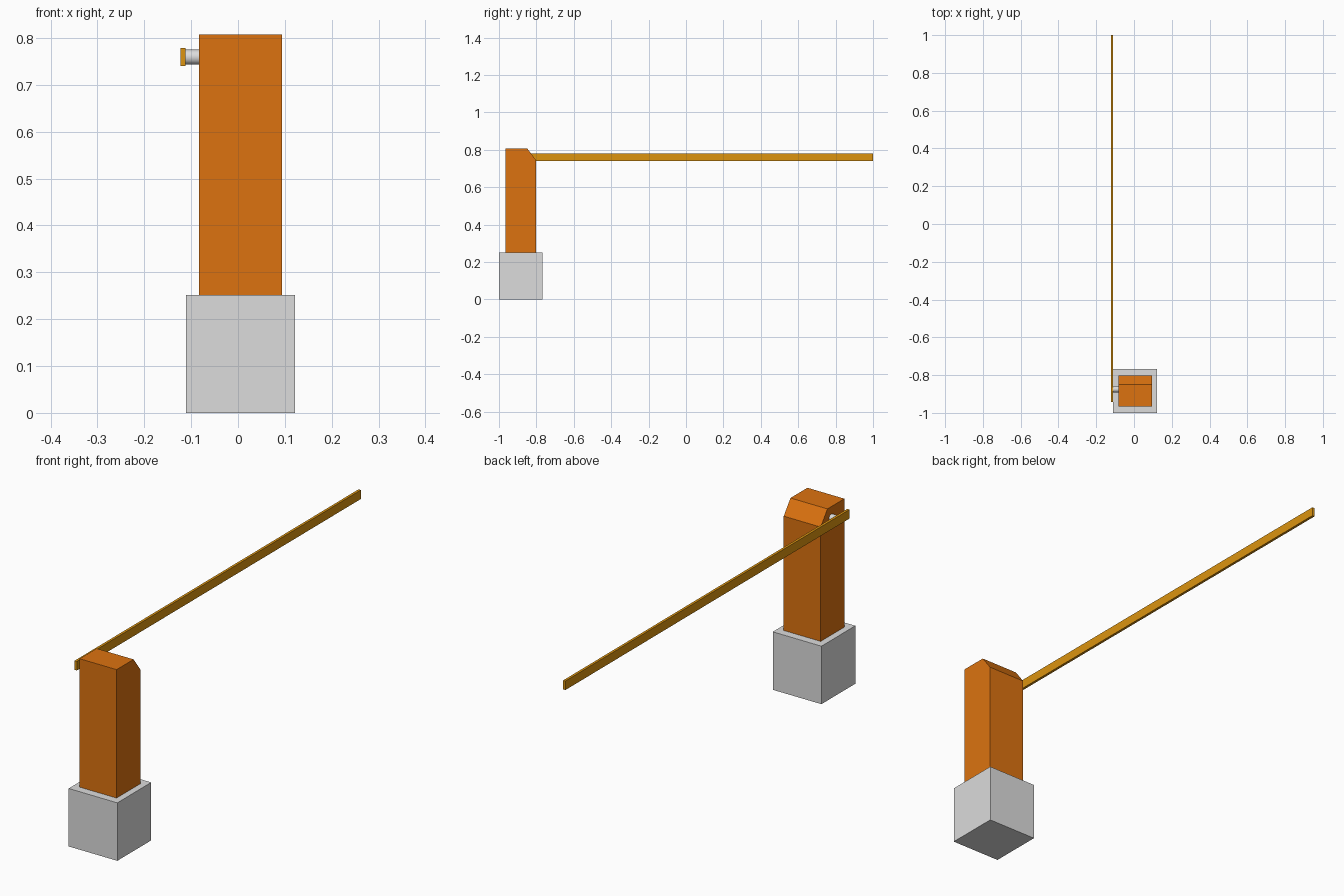
import bpy, bmesh, math

if "Cube" in bpy.data.objects:
    bpy.data.objects.remove(bpy.data.objects["Cube"])


def material(name, rgb):
    m = bpy.data.materials.new(name)
    m.diffuse_color = (*rgb, 1)
    m.use_nodes = True
    m.node_tree.nodes["Principled BSDF"].inputs["Base Color"].default_value = m.diffuse_color
    return m


GREY = material("concrete grey", (0.716, 0.716, 0.716))
ORANGE = material("cabinet orange", (0.716, 0.171, 0.005))
AMBER = material("boom amber", (0.716, 0.296, 0.005))


def extrude_x(name, profile, x0, x1, mat):
    """Solid made by sweeping a (y, z) outline from x0 to x1."""
    bm = bmesh.new()
    face = bm.faces.new([bm.verts.new((x0, y, z)) for y, z in profile])
    swept = bmesh.ops.extrude_face_region(bm, geom=[face])["geom"]
    verts = [v for v in swept if isinstance(v, bmesh.types.BMVert)]
    bmesh.ops.translate(bm, verts=verts, vec=(x1 - x0, 0, 0))
    bmesh.ops.recalc_face_normals(bm, faces=bm.faces)
    mesh = bpy.data.meshes.new(name)
    bm.to_mesh(mesh)
    bm.free()
    mesh.materials.append(mat)
    obj = bpy.data.objects.new(name, mesh)
    bpy.context.collection.objects.link(obj)
    return obj


def rect(y0, y1, z0, z1):
    return [(y0, z0), (y1, z0), (y1, z1), (y0, z1)]


# Concrete footing
extrude_x("footing", rect(-1.0, -0.768, 0, 0.251), -0.111, 0.122, GREY)

# Cabinet with a sloped rear top edge
extrude_x("cabinet", [(-0.965, 0.251), (-0.803, 0.251), (-0.803, 0.746),
                      (-0.849, 0.807), (-0.965, 0.807)], -0.083, 0.094, ORANGE)

# Pivot axle on the side of the cabinet
bpy.ops.mesh.primitive_cylinder_add(vertices=32, radius=0.016, depth=0.03,
                                    location=(-0.098, -0.875, 0.759),
                                    rotation=(0, math.pi / 2, 0))
axle = bpy.context.object
axle.name = "pivot_axle"
axle.data.materials.append(GREY)
bpy.ops.object.shade_smooth_by_angle()

# Long barrier boom
extrude_x("boom", rect(-0.943, 1.0, 0.74, 0.779), -0.123, -0.112, AMBER)
